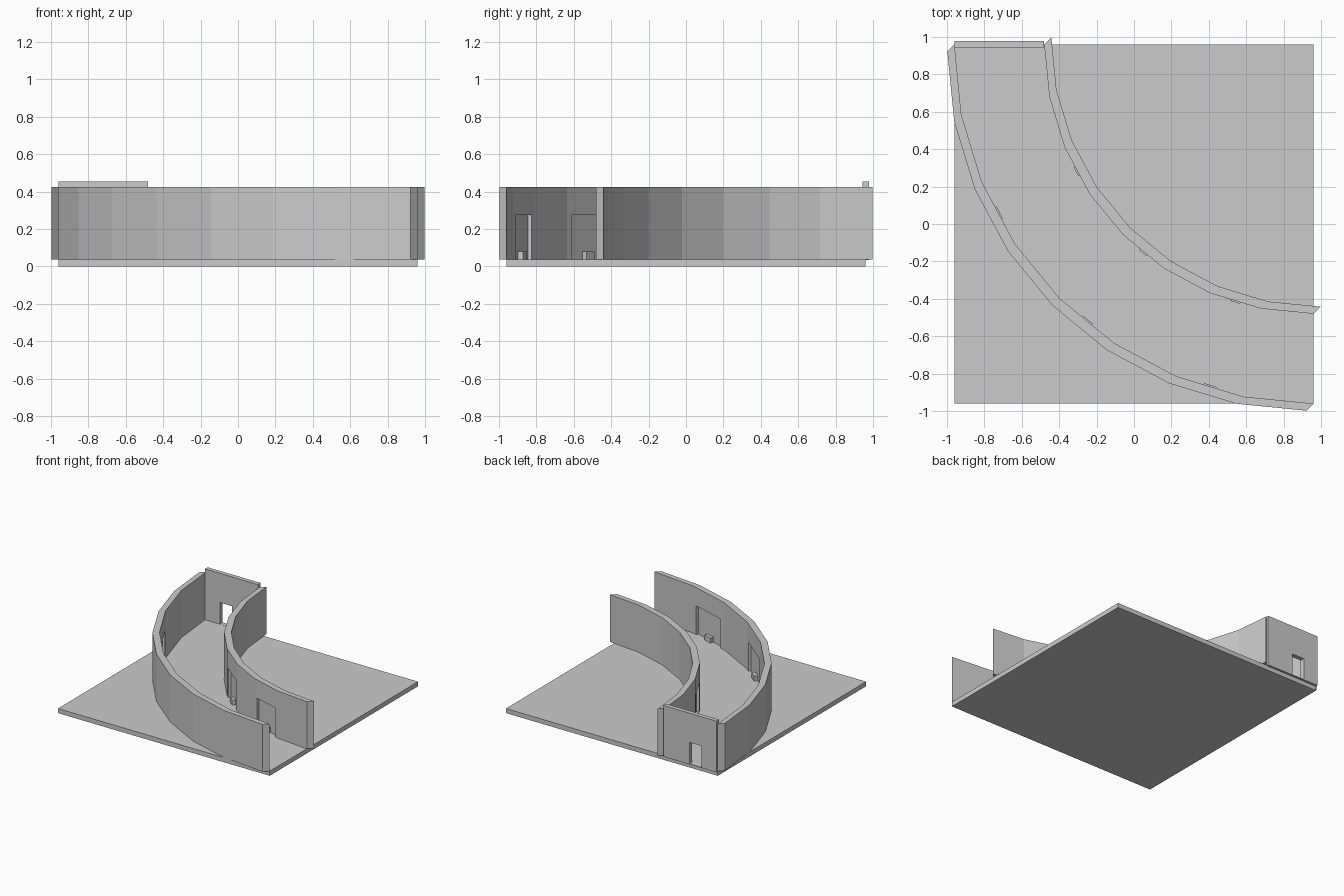
import bpy, bmesh
from math import cos, sin, pi
from mathutils import Matrix, Vector

if "Cube" in bpy.data.objects:
    bpy.data.objects.remove(bpy.data.objects["Cube"])

FLOOR, WALL_TOP, DOOR_TOP = 0.038, 0.425, 0.275
CENTRE, SHIFT, SEGS = 0.96, 0.038, 8


def make_object(name, bm):
    bmesh.ops.recalc_face_normals(bm, faces=bm.faces)
    mesh = bpy.data.meshes.new(name)
    bm.to_mesh(mesh)
    bm.free()
    ob = bpy.data.objects.new(name, mesh)
    bpy.context.collection.objects.link(ob)
    return ob


def add_box(bm, lo, hi, frame=Matrix()):
    lo, hi = Vector(lo), Vector(hi)
    size = Matrix.Diagonal((*(hi - lo), 1))
    bmesh.ops.create_cube(bm, size=1, matrix=frame @ Matrix.Translation((lo + hi) / 2) @ size)


def box(name, lo, hi):
    bm = bmesh.new()
    add_box(bm, lo, hi)
    return make_object(name, bm)


def cut(ob, cutter):
    cutter.hide_render = True
    mod = ob.modifiers.new("cut", 'BOOLEAN')
    mod.operation, mod.solver, mod.object = 'DIFFERENCE', 'EXACT', cutter
    bpy.context.view_layer.objects.active = ob
    bpy.ops.object.modifier_apply(modifier=mod.name)
    bpy.data.objects.remove(cutter)


def curved_wall(name, radius, side):
    """side +1: corridor lies towards the arc centre, -1: away from it."""
    arc = [Vector((CENTRE - radius * cos(i * pi / 2 / SEGS),
                   CENTRE - radius * sin(i * pi / 2 / SEGS), 0)) for i in range(SEGS + 1)]
    # wall: arc plus a diagonally shifted copy, extruded upwards
    bm = bmesh.new()
    off = Vector((-side * SHIFT, -side * SHIFT, 0))
    rows = [[bm.verts.new(p + o + Vector((0, 0, z))) for p in arc]
            for o, z in ((Vector(), FLOOR), (off, FLOOR), (off, WALL_TOP), (Vector(), WALL_TOP))]
    for a, b in zip(rows, rows[1:] + rows[:1]):
        for i in range(SEGS):
            bm.faces.new((a[i], a[i + 1], b[i + 1], b[i]))
    for end in (0, SEGS):
        bm.faces.new([r[end] for r in rows])
    wall = make_object(name, bm)

    # shallow doorways and small steps on every other segment
    cutters, steps = bmesh.new(), bmesh.new()
    k = radius / 1.92
    for i in (2, 4, 6):
        tangent = (arc[i + 1] - arc[i]).normalized()
        up = Vector((0, 0, 1))
        normal = up.cross(tangent) * side
        mid = (arc[i] + arc[i + 1]) / 2
        frame = Matrix((tangent, normal, up)).transposed().to_4x4()
        frame.translation = mid
        add_box(cutters, (-0.147 * k, -0.02, 0), (0.147 * k, 0.05, DOOR_TOP), frame)
        add_box(steps, (-0.035 * k, -0.02, FLOOR), (0.035 * k, 0.008, 0.08), frame)
    cut(wall, make_object("doorway_cutter", cutters))
    make_object(name + "_steps", steps)


# floor slab
box("floor", (-0.96, -0.96, 0), (0.96, 0.96, FLOOR))

# two curved corridor walls
curved_wall("outer_wall", 1.92, 1)
curved_wall("inner_wall", 1.44, -1)

# end wall with open door
end_wall = box("end_wall", (-0.96, 0.943, 0.035), (-0.48, 0.978, 0.455))
cut(end_wall, box("door_cutter", (-0.825, 0.9, FLOOR + 0.001), (-0.715, 1.0, 0.215)))
